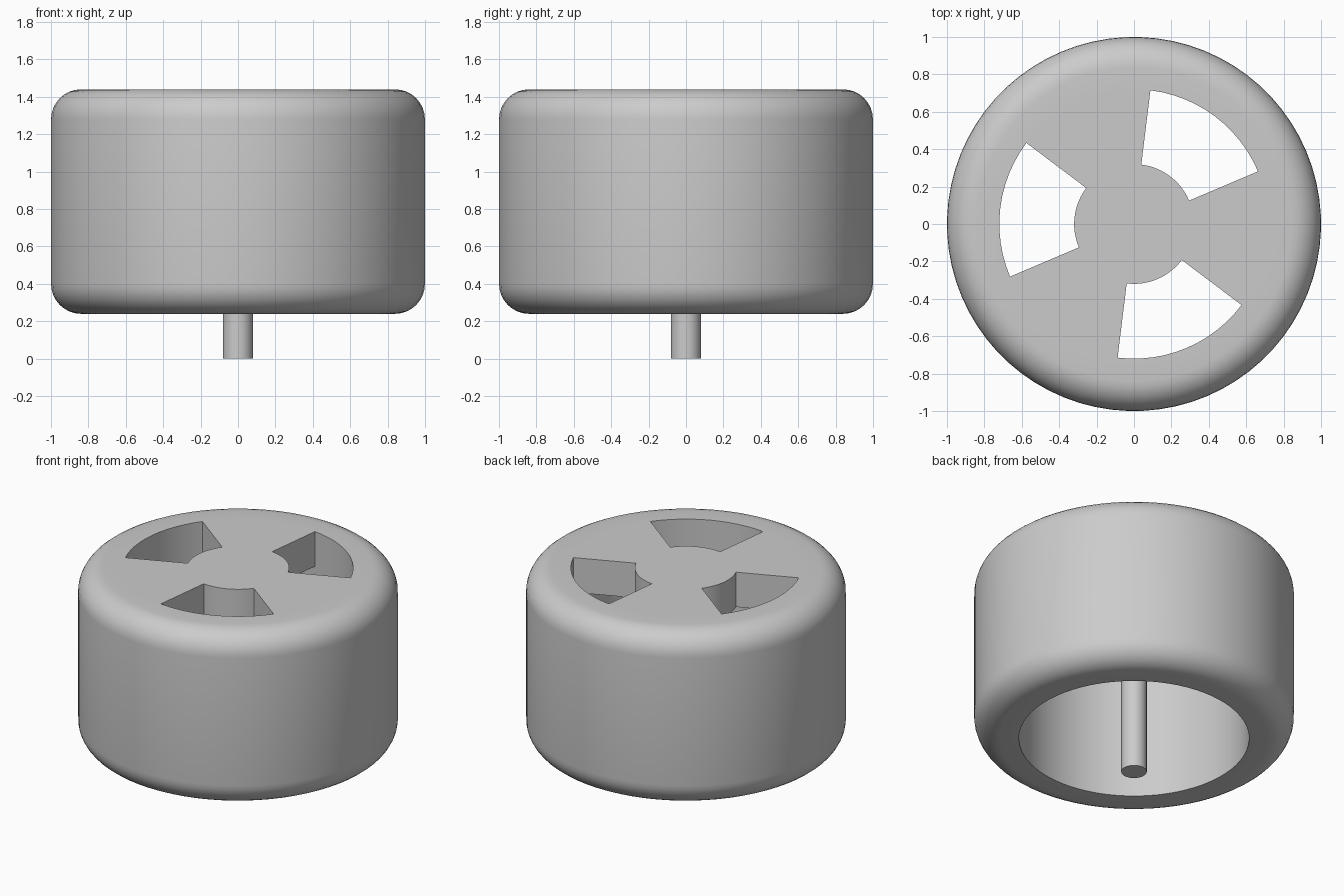
import bpy, bmesh, math

cube = bpy.data.objects.get("Cube")
if cube:
    bpy.data.objects.remove(cube, do_unlink=True)

GREY = (0.6, 0.6, 0.6, 1.0)
mat = bpy.data.materials.new("plain_grey")
mat.use_nodes = True
mat.diffuse_color = GREY
mat.node_tree.nodes["Principled BSDF"].inputs["Base Color"].default_value = GREY

SEGMENTS = 72
START = math.radians(23)          # first slot edge
STEP = math.tau / SEGMENTS
BOTTOM, TOP = 0.24, 1.44
OUTER, BORE, HUB = 1.0, 0.72, 0.32
FILLET, SLAB = 0.16, 0.24


def finish(name, bm):
    bmesh.ops.recalc_face_normals(bm, faces=bm.faces)
    mesh = bpy.data.meshes.new(name)
    bm.to_mesh(mesh)
    bm.free()
    mesh.materials.append(mat)
    obj = bpy.data.objects.new(name, mesh)
    bpy.context.collection.objects.link(obj)
    bpy.ops.object.select_all(action="DESELECT")
    obj.select_set(True)
    bpy.context.view_layer.objects.active = obj
    bpy.ops.object.shade_smooth_by_angle(angle=math.radians(30))
    return obj


def polar(radius, i, z):
    a = START + i * STEP
    return (radius * math.cos(a), radius * math.sin(a), z)


def prism(name, radii, z0, z1):
    """Extrude an outline of (radius, step) pairs."""
    bm = bmesh.new()
    face = bm.faces.new([bm.verts.new(polar(r, i, z0)) for r, i in radii])
    new = bmesh.ops.extrude_face_region(bm, geom=[face])["geom"]
    verts = [v for v in new if isinstance(v, bmesh.types.BMVert)]
    bmesh.ops.translate(bm, verts=verts, vec=(0, 0, z1 - z0))
    return finish(name, bm)


# Rounded rim: closed profile swept round the axis
def corner(z, start):
    return [(OUTER - FILLET + FILLET * math.cos(a), z + FILLET * math.sin(a))
            for a in (math.radians(start + 90 * k / 8) for k in range(9))]


profile = [(BORE, BOTTOM)] + corner(BOTTOM + FILLET, -90)
profile += corner(TOP - FILLET, 0) + [(BORE, TOP), (BORE, TOP - SLAB)]
bm = bmesh.new()
rings = [[bm.verts.new(polar(r, i, z)) for r, z in profile] for i in range(SEGMENTS)]
for i, ring in enumerate(rings):
    following = rings[(i + 1) % SEGMENTS]
    for j in range(len(profile)):
        k = (j + 1) % len(profile)
        bm.faces.new((ring[j], following[j], following[k], ring[k]))
finish("wheel_rim", bm)

# Hub plate: three slots alternate with three spokes
outline = []
sector = SEGMENTS // 6
for n in range(6):
    radius = HUB if n % 2 == 0 else BORE
    outline += [(radius, n * sector + i) for i in range(sector + 1)]
prism("spoked_hub", outline, TOP - SLAB, TOP)

# Axle reaching below the rim
prism("axle", [(0.08, i) for i in range(0, SEGMENTS, 3)], 0, TOP - SLAB)
